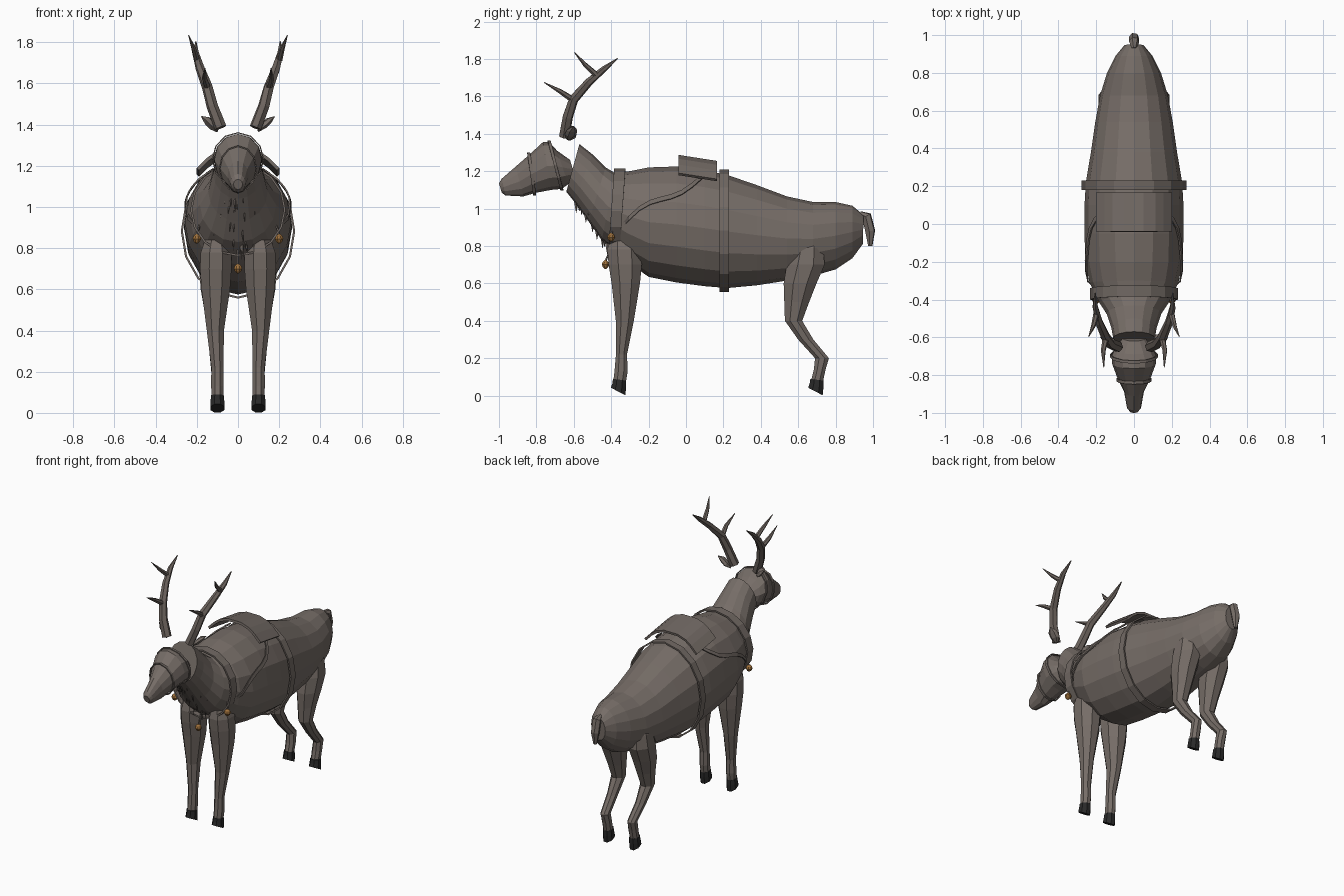
import bpy, bmesh, math, random
from mathutils import Vector

if "Cube" in bpy.data.objects:
    bpy.data.objects.remove(bpy.data.objects["Cube"])

random.seed(4)


def material(name, col):
    m = bpy.data.materials.new(name)
    m.diffuse_color = (*col, 1)
    m.use_nodes = True
    m.node_tree.nodes["Principled BSDF"].inputs["Base Color"].default_value = m.diffuse_color
    return m


HIDE = material("hide brown", (0.18, 0.152, 0.135))
ANTLER = material("antler brown", (0.15, 0.125, 0.11))
STRAP = material("strap brown", (0.165, 0.14, 0.125))
HOOF = material("hoof black", (0.022, 0.022, 0.022))
GOLD = material("bell gold", (0.36, 0.17, 0.045))


def make(name, verts, faces, mat, thick=0):
    me = bpy.data.meshes.new(name)
    me.from_pydata([tuple(v) for v in verts], [], faces)
    bm = bmesh.new()
    bm.from_mesh(me)
    bmesh.ops.recalc_face_normals(bm, faces=bm.faces)
    bm.to_mesh(me)
    bm.free()
    me.materials.append(mat)
    ob = bpy.data.objects.new(name, me)
    bpy.context.collection.objects.link(ob)
    if thick:
        s = ob.modifiers.new("thickness", "SOLIDIFY")
        s.thickness, s.offset = thick, 0
    return ob


def loft(name, rings, mat, caps=True, thick=0):
    n = len(rings[0])
    verts = [v for r in rings for v in r]
    faces = [(i * n + j, i * n + (j + 1) % n, (i + 1) * n + (j + 1) % n, (i + 1) * n + j)
             for i in range(len(rings) - 1) for j in range(n)]
    if caps:
        faces += [tuple(range(n)), tuple(range(len(verts) - n, len(verts)))]
    return make(name, verts, faces, mat, thick)


def section(ty, tz, by, bz, w, n=16, grow=0.0, dy=0.0):
    """Oval cross-section between a top point and a bottom point, half width w."""
    t, b = Vector((0, ty + dy, tz)), Vector((0, by + dy, bz))
    c, up = (t + b) / 2, (t - b) / 2
    up *= 1 + grow / up.length
    return [c + up * math.cos(a) + Vector(((w + grow) * math.sin(a), 0, 0))
            for a in (2 * math.pi * k / n for k in range(n))]


def ring(x, y, z, rx, ry, n=8, tilt=0.0):
    return [Vector((x + rx * math.cos(a), y + ry * math.sin(a), z + tilt * math.sin(a)))
            for a in (2 * math.pi * (k + .5) / n for k in range(n))]


def tube(name, pts, radii, mat, n=6, flat=1.0):
    """Tapered tube along a list of points."""
    pts = [Vector(p) for p in pts]
    rings = []
    for i, p in enumerate(pts):
        d = (pts[min(i + 1, len(pts) - 1)] - pts[max(i - 1, 0)]).normalized()
        u = d.cross(Vector((0.9, 0.3, 0.1))).normalized()
        v = d.cross(u)
        rings.append([p + radii[i] * (u * math.cos(a) + v * math.sin(a) * flat)
                      for a in (2 * math.pi * k / n for k in range(n))])
    return loft(name, rings, mat)


# Body and neck: top y, top z, bottom y, bottom z, half width
BODY = [(-.57, 1.345, -.64, 1.09, .11), (-.50, 1.29, -.60, 1.04, .12),
        (-.43, 1.22, -.52, .93, .145), (-.38, 1.19, -.45, .83, .185),
        (-.30, 1.20, -.32, .72, .235), (-.20, 1.22, -.20, .635, .258),
        (-.05, 1.225, -.05, .605, .262), (.10, 1.205, .10, .585, .262),
        (.22, 1.18, .22, .575, .255), (.38, 1.125, .38, .59, .228),
        (.54, 1.065, .54, .615, .205), (.68, 1.035, .68, .64, .18),
        (.80, 1.035, .80, .675, .143), (.89, 1.015, .89, .735, .098),
        (.95, .965, .945, .81, .05)]
loft("body", [section(*s) for s in BODY], HIDE)

# Head
HEAD = [(-1.0, 1.135, -.985, 1.085, .022), (-.985, 1.16, -.965, 1.07, .037),
        (-.91, 1.225, -.87, 1.065, .052), (-.83, 1.295, -.80, 1.085, .088),
        (-.765, 1.355, -.72, 1.10, .115), (-.73, 1.355, -.665, 1.105, .118),
        (-.69, 1.31, -.63, 1.13, .10), (-.62, 1.26, -.59, 1.16, .06)]
loft("head", [section(*s, n=12) for s in HEAD], HIDE)

# Tail
tube("tail", [(0, .93, .975), (0, .965, .96), (0, .985, .88), (0, .985, .80)],
     [.012, .028, .028, .012], HIDE)


def body_surface(y, z, off=0.012):
    """Point on the flank at given y and z."""
    for a, b in zip(BODY, BODY[1:]):
        if a[0] <= y <= b[0]:
            f = (y - a[0]) / (b[0] - a[0])
            tz, bz, w = (a[i] + (b[i] - a[i]) * f for i in (1, 3, 4))
            c, h = (tz + bz) / 2, (tz - bz) / 2
            return (w + off) * math.sqrt(max(0.02, 1 - ((z - c) / (h + off)) ** 2))
    return 0.2


# Leg rings: x, y, z, half width, half depth
FRONT = [(.105, -.335, .84, .06, .08), (.107, -.33, .78, .08, .098),
         (.108, -.325, .70, .083, .096), (.108, -.322, .60, .075, .082),
         (.11, -.327, .40, .045, .052), (.10, -.345, .22, .032, .032),
         (.10, -.347, .13, .033, .038), (.10, -.355, .075, .03, .037)]
REAR = [(.105, .66, .85, .05, .07), (.108, .65, .79, .075, .09),
        (.112, .64, .70, .083, .11), (.112, .61, .60, .075, .095),
        (.11, .592, .50, .058, .072), (.11, .575, .40, .045, .05),
        (.108, .64, .30, .034, .044), (.102, .727, .20, .03, .04),
        (.10, .715, .14, .032, .034), (.10, .70, .075, .03, .035)]

for sx, side in ((1, "left"), (-1, "right")):
    for label, leg in (("front", FRONT), ("rear", REAR)):
        loft(f"{label}_leg_{side}", [ring(sx * x, y, z, w, d) for x, y, z, w, d in leg], HIDE)
        x, y, z = leg[-1][:3]
        loft(f"{label}_hoof_{side}",
             [ring(sx * x, y, .085, .033, .038, tilt=-.005),
              ring(sx * x, y - .002, .055, .036, .04, tilt=-.01),
              ring(sx * x, y - .008, .022, .037, .042, tilt=-.022)], HOOF)
    # Antlers with two tines each
    tube(f"antler_beam_{side}",
         [(sx * a, b, c) for a, b, c in ((.085, -.65, 1.385), (.125, -.632, 1.49), (.15, -.60, 1.585),
                                        (.185, -.52, 1.675), (.205, -.44, 1.745), (.205, -.365, 1.803))],
         [.03, .028, .026, .022, .016, .003], ANTLER)
    tube(f"antler_lower_tine_{side}",
         [(sx * a, b, c) for a, b, c in ((.15, -.61, 1.585), (.163, -.67, 1.625), (.16, -.76, 1.675))],
         [.017, .013, .002], ANTLER)
    tube(f"antler_upper_tine_{side}",
         [(sx * a, b, c) for a, b, c in ((.20, -.48, 1.715), (.215, -.54, 1.77), (.24, -.597, 1.835))],
         [.016, .012, .002], ANTLER)
    # Ears
    tube(f"ear_{side}", [(sx * a, b, c) for a, b, c in ((.10, -.63, 1.37), (.125, -.617, 1.395),
                                                       (.15, -.61, 1.42), (.178, -.60, 1.44))],
         [.012, .033, .03, .003], HIDE, flat=.5)
    # Diagonal harness strap following the flank
    verts = []
    for i in range(9):
        f = i / 8
        y = .09 - .45 * f
        z = 1.175 - .29 * f + .02 * math.sin(math.pi * f) - .05 * math.sin(2 * math.pi * f) * .6
        for dz in (.012, -.012):
            verts.append((sx * body_surface(y, z + dz), y, z + dz))
    make(f"flank_strap_{side}", verts,
         [(2 * i, 2 * i + 1, 2 * i + 3, 2 * i + 2) for i in range(8)], STRAP, .008)


def band(name, s, half, grow, thick=.01, n=16):
    loft(name, [section(*s, n=n, grow=grow, dy=-half), section(*s, n=n, grow=grow, dy=half)],
         STRAP, caps=False, thick=thick)


# Harness and halter bands
band("girth_strap", (.205, 1.19, .205, .575, .258), .025, .015)
band("collar_strap", (-.355, 1.195, -.385, .78, .212), .03, .015)
band("halter_cheek_strap", HEAD[5], .008, .006, .006, 12)
band("halter_nose_strap", (-.84, 1.29, -.81, 1.08, .084), .008, .006, .006, 12)

# Saddle pad: curved plate over the back
prof = [(-.195, 1.17), (-.15, 1.215), (-.11, 1.245), (-.05, 1.265), (.05, 1.265),
        (.11, 1.245), (.15, 1.215), (.195, 1.17)]
verts = [(x, y, z + dz) for y, dz in ((-.04, .014), (.165, -.018)) for x, z in prof]
make("saddle_pad", verts, [(i, i + 1, i + 9, i + 8) for i in range(7)], STRAP, .016)

# Chest ruff of pointed tufts under the neck
for i in range(44):
    f = random.random()
    side = random.uniform(-1, 1)
    y = -.60 + .20 * f + .05 * abs(side)
    z = 1.10 - .26 * f + .05 * abs(side)
    x = side * (.085 + .04 * f)
    ln = random.uniform(.07, .12)
    tube(f"chest_tuft_{i}", [(x * .9, y + .03, z + .03), (x, y - .01, z - .02),
                             (x * 1.1 + random.uniform(-.01, .01), y - .01, z - ln)],
         [.018, .02, .001], HIDE, n=4, flat=.5)

# Bells
for i, (x, y, z) in enumerate(((.20, -.40, .845), (-.20, -.40, .845), (0, -.43, .70))):
    loft(f"bell_{i}", [ring(x, y, z + dz, r, r) for dz, r in
                       ((.024, .005), (.014, .017), (0, .022), (-.014, .015), (-.022, .005))], GOLD)
    tube(f"bell_cord_{i}", [(x, y, z + .02), (x * .9, y + .03, z + .09)], [.005, .005], STRAP, n=4)
